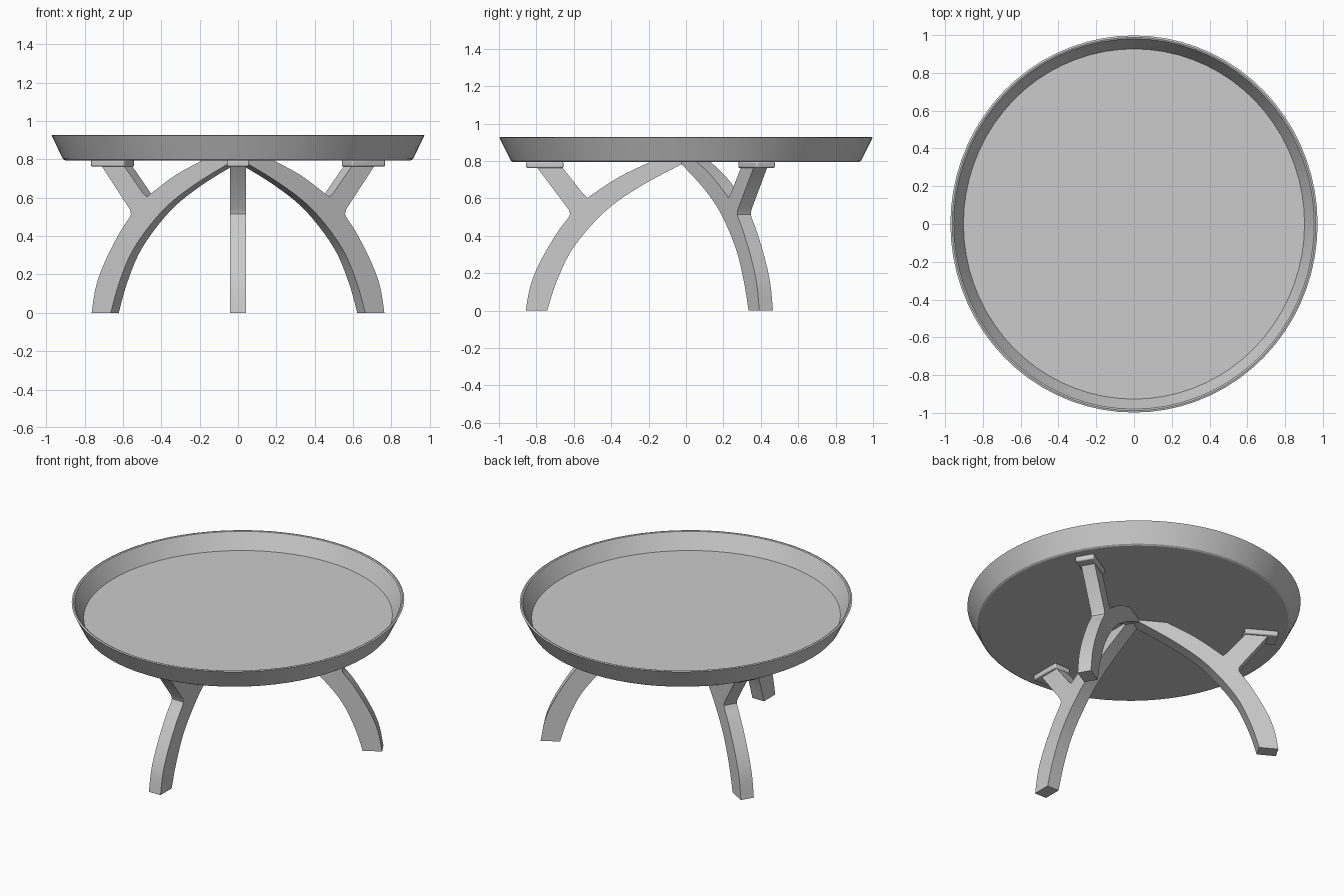
import bpy
import bmesh
from math import cos, sin, radians, tau
from mathutils import Matrix

cube = bpy.data.objects.get("Cube")
if cube:
    bpy.data.objects.remove(cube, do_unlink=True)

grey = bpy.data.materials.new("plain grey")
grey.use_nodes = True
colour = (0.6, 0.6, 0.6, 1)
grey.diffuse_color = colour
grey.node_tree.nodes["Principled BSDF"].inputs["Base Color"].default_value = colour


def finish(bm, name, bevel=0):
    bmesh.ops.recalc_face_normals(bm, faces=bm.faces)
    mesh = bpy.data.meshes.new(name)
    bm.to_mesh(mesh)
    bm.free()
    obj = bpy.data.objects.new(name, mesh)
    bpy.context.collection.objects.link(obj)
    mesh.materials.append(grey)
    if bevel:
        mod = obj.modifiers.new("Soft edges", "BEVEL")
        mod.width, mod.segments = bevel, 2
    bpy.ops.object.select_all(action="DESELECT")
    obj.select_set(True)
    bpy.context.view_layer.objects.active = obj
    bpy.ops.object.shade_smooth_by_angle(angle=radians(30))
    return obj


def lathe(name, profile, sides, scale_x):
    """Closed solid of revolution from (radius, height) rings."""
    bm = bmesh.new()
    rings = []
    for r, z in profile:
        rings.append([bm.verts.new((scale_x * r * cos(tau * i / sides),
                                    r * sin(tau * i / sides), z)) for i in range(sides)])
    for low, high in zip(rings, rings[1:]):
        for i in range(sides):
            j = (i + 1) % sides
            bm.faces.new((low[i], low[j], high[j], high[i]))
    bm.faces.new(rings[0])
    bm.faces.new(rings[-1])
    return finish(bm, name)


def slab(name, outline, half_width, angle, bevel=0):
    """Extrude a (radius, height) outline sideways and turn it about z."""
    bm = bmesh.new()
    face = bm.faces.new([bm.verts.new((r, -half_width, z)) for r, z in outline])
    new = bmesh.ops.extrude_face_region(bm, geom=[face])["geom"]
    moved = [v for v in new if isinstance(v, bmesh.types.BMVert)]
    bmesh.ops.translate(bm, verts=moved, vec=(0, 2 * half_width, 0))
    bm.transform(Matrix.Rotation(angle, 4, "Z"))
    return finish(bm, name, bevel)


def curve(points, steps=5):
    """Smooth line through the points (Catmull-Rom)."""
    ends = [points[0], *points, points[-1]]
    out = []
    for a, b, c, d in zip(ends, ends[1:], ends[2:], ends[3:]):
        for s in range(steps):
            t = s / steps
            out.append(tuple(0.5 * (2 * q + (r - p) * t + (2 * p - 5 * q + 4 * r - w) * t * t
                                    + (3 * q - p - 3 * r + w) * t ** 3)
                             for p, q, r, w in zip(a, b, c, d)))
    return out + [points[-1]]


# Shallow round tray with a flared rim
lathe("tray_top", [(0.925, 0.795), (0.937, 0.802), (0.998, 0.925), (0.988, 0.928),
                   (0.98, 0.925), (0.927, 0.825)], 72, 0.974)

# Forked leg outline: outer curve, branch, crotch, upper arc, inner curve
outer = curve([(0.857, 0), (0.83, 0.14), (0.775, 0.27), (0.69, 0.415), (0.63, 0.495)])
branch = [(0.62, 0.515), (0.627, 0.54), (0.80, 0.77), (0.665, 0.77), (0.55, 0.625)]
upper = curve([(0.525, 0.603), (0.495, 0.625), (0.353, 0.717), (0.19, 0.795)])
inner = curve([(0, 0.795), (0.246, 0.663), (0.433, 0.53), (0.60, 0.34),
               (0.69, 0.16), (0.742, 0)])
leg_outline = outer + branch + upper + inner
pad_outline = [(0.655, 0.762), (0.855, 0.762), (0.855, 0.797), (0.655, 0.797)]

# Three legs, each with a mounting pad under the tray
for side, degrees in (("front", -90), ("back_left", 30), ("back_right", 150)):
    slab(side + "_leg", leg_outline, 0.042, radians(degrees))
    slab(side + "_pad", pad_outline, 0.058, radians(degrees), 0.008)
